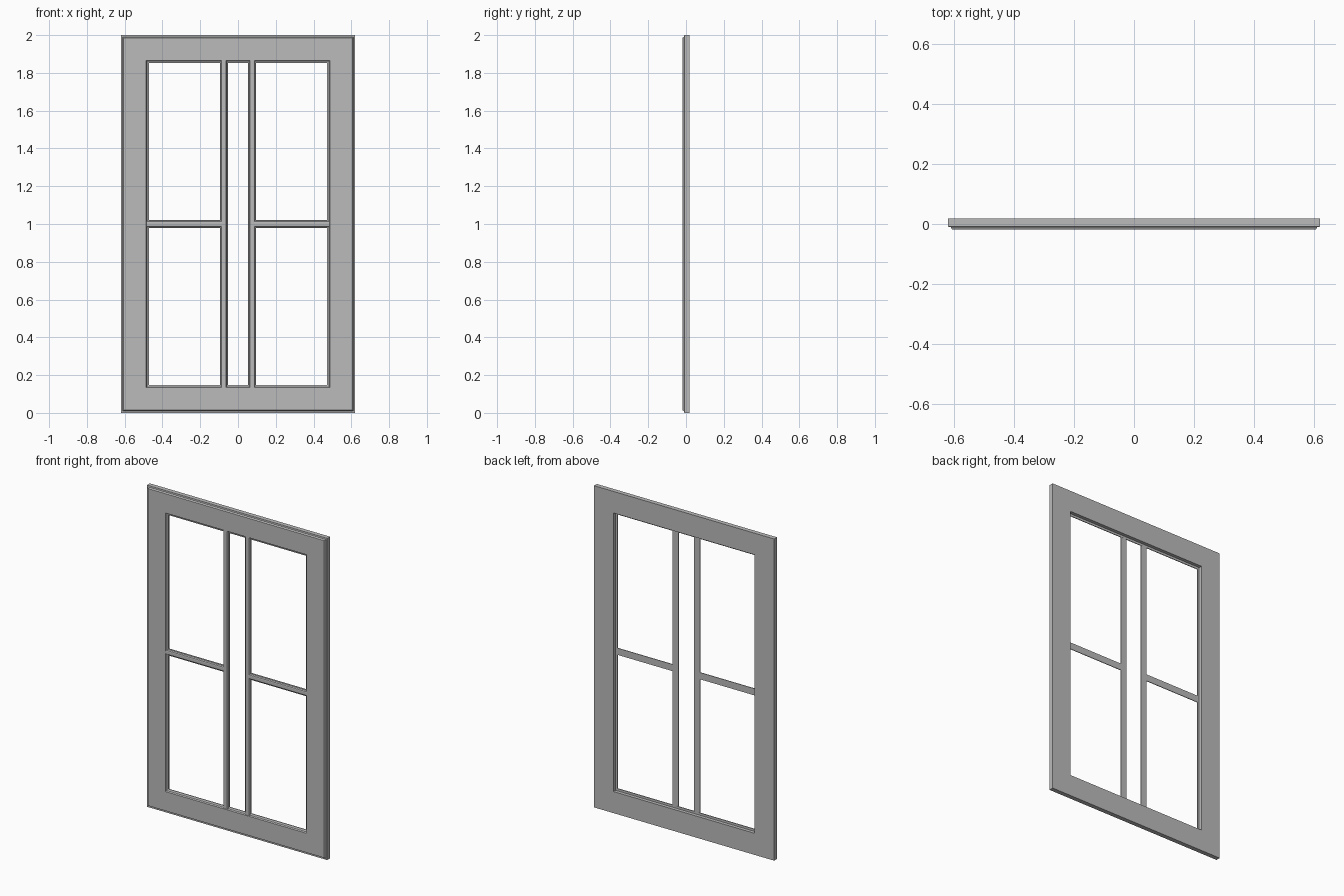
import bpy
import bmesh

cube = bpy.data.objects.get("Cube")
if cube:
    bpy.data.objects.remove(cube, do_unlink=True)

HALF_W, HEIGHT = 0.62, 2.0
BACK, FRONT, LEDGE = 0.019, -0.019, -0.002
OPENING = 0.134      # width of the frame's flat face
LIP = 0.148          # inner edge of the moulded lip
BAR_X = 0.075        # distance of each upright bar from the centre

grey = bpy.data.materials.new("painted_grey")
grey.use_nodes = True
grey.diffuse_color = (0.5, 0.5, 0.5, 1)
grey.node_tree.nodes["Principled BSDF"].inputs["Base Color"].default_value = (0.5, 0.5, 0.5, 1)


def finish(name, bm):
    bmesh.ops.recalc_face_normals(bm, faces=bm.faces)
    mesh = bpy.data.meshes.new(name)
    bm.to_mesh(mesh)
    bm.free()
    mesh.materials.append(grey)
    obj = bpy.data.objects.new(name, mesh)
    bpy.context.collection.objects.link(obj)
    return obj


def bridge(bm, a, b):
    for i in range(len(a)):
        j = (i + 1) % len(a)
        bm.faces.new((a[i], a[j], b[j], b[i]))


def mitred_frame(name, profile):
    """Sweep (inset, depth) points around the outer rectangle."""
    bm = bmesh.new()
    rings = []
    for d, y in profile:
        w = HALF_W - d
        rings.append([bm.verts.new((x, y, z)) for x, z in
                      ((-w, d), (w, d), (w, HEIGHT - d), (-w, HEIGHT - d))])
    for i, ring in enumerate(rings):
        bridge(bm, ring, rings[(i + 1) % len(rings)])
    return finish(name, bm)


def moulded_bar(name, start, end, centre, upright):
    """Extrude the stepped bar section along z (upright) or x."""
    half = [(0.021, LEDGE - 0.0005), (0.021, -0.007), (0.016, -0.009),
            (0.012, -0.016), (0.007, -0.0175)]
    section = half + [(-o, y) for o, y in reversed(half)]
    bm = bmesh.new()
    ends = []
    for t in (start, end):
        ends.append([bm.verts.new((centre + o, y, t) if upright else (t, y, centre + o))
                     for o, y in section])
    bridge(bm, *ends)
    for ring in ends:
        bm.faces.new(ring)
    return finish(name, bm)


# Outer frame: stepped outer edge, moulded lip and rear rebate
mitred_frame("door_frame", [
    (0, BACK), (0, -0.009), (0.009, -0.010), (0.014, FRONT),
    (OPENING, FRONT), (OPENING + 0.004, -0.011), (OPENING + 0.009, -0.009),
    (LIP, -0.007), (LIP, LEDGE), (OPENING, LEDGE), (OPENING, BACK)])

# Glazing bars, one upright and one crossbar per side
for side, label in ((1, "left"), (-1, "right")):
    moulded_bar(label + "_upright_bar", OPENING, HEIGHT - OPENING, side * BAR_X, True)
    moulded_bar(label + "_crossbar", side * (BAR_X + 0.004), side * (HALF_W - OPENING),
                HEIGHT / 2, False)
